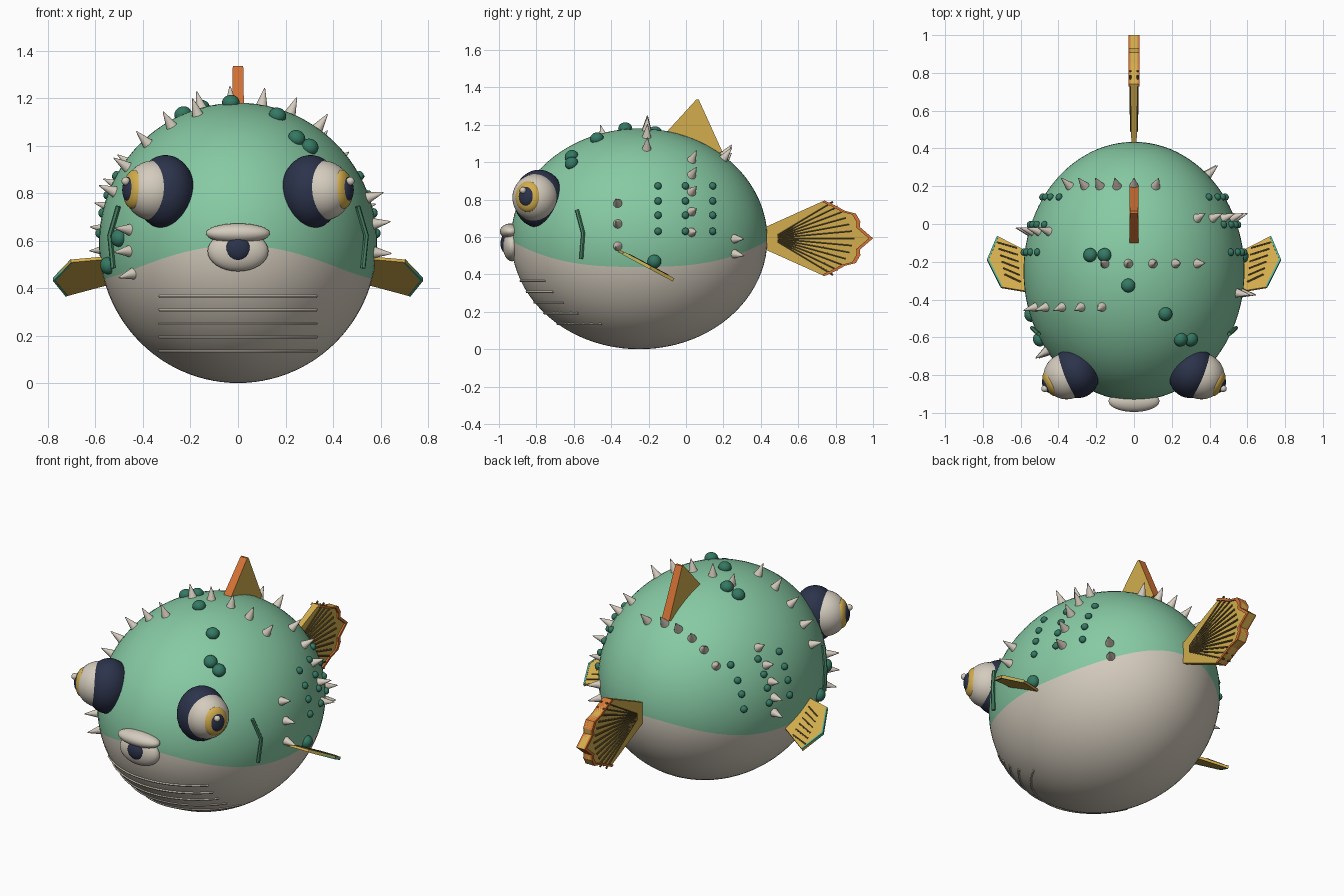
import bpy, bmesh, math
from mathutils import Vector, Matrix

if "Cube" in bpy.data.objects:
    bpy.data.objects.remove(bpy.data.objects["Cube"])

C = Vector((0, -0.25, 0.59))          # body centre
R = Vector((0.585, 0.685, 0.59))      # body radii


def mat(name, r, g, b):
    m = bpy.data.materials.new(name)
    m.diffuse_color = (r, g, b, 1)
    m.use_nodes = True
    m.node_tree.nodes["Principled BSDF"].inputs["Base Color"].default_value = m.diffuse_color
    return m


GREEN = mat("sea_green", 0.24, 0.59, 0.37)
CREAM = mat("cream", 0.66, 0.60, 0.51)
NAVY = mat("navy", 0.025, 0.033, 0.07)
YELLOW = mat("golden_yellow", 0.65, 0.42, 0.075)
ORANGE = mat("orange", 0.66, 0.17, 0.035)
TEAL = mat("dark_teal", 0.035, 0.19, 0.125)
BROWN = mat("dark_brown", 0.13, 0.09, 0.025)
GILL = mat("gill_green", 0.07, 0.25, 0.14)
RIM = mat("rim_green", 0.10, 0.45, 0.30)


def finish(name, bm, mats, smooth=True):
    bmesh.ops.recalc_face_normals(bm, faces=bm.faces)
    me = bpy.data.meshes.new(name)
    bm.to_mesh(me)
    bm.free()
    for m in mats:
        me.materials.append(m)
    ob = bpy.data.objects.new(name, me)
    bpy.context.collection.objects.link(ob)
    if smooth:
        bpy.ops.object.select_all(action='DESELECT')
        ob.select_set(True)
        bpy.context.view_layer.objects.active = ob
        bpy.ops.object.shade_smooth_by_angle(angle=math.radians(40))
    return ob


def frame(loc, axis, radii):
    """Matrix whose local z follows axis, local y stays as upright as possible."""
    z = Vector(axis).normalized()
    up = Vector((0, 0, 1)) if abs(z.z) < 0.95 else Vector((0, 1, 0))
    x = up.cross(z).normalized()
    rot = Matrix((x, z.cross(x), z)).transposed().to_4x4()
    return Matrix.Translation(loc) @ rot @ Matrix.Diagonal((*radii, 1))


def ball(name, loc, radii, m, axis=(0, 0, 1), seg=32):
    bm = bmesh.new()
    bmesh.ops.create_uvsphere(bm, u_segments=seg, v_segments=seg // 2, radius=1,
                              matrix=frame(loc, axis, radii))
    return finish(name, bm, [m])


def tubes(name, paths, r, m):
    cu = bpy.data.curves.new(name, 'CURVE')
    cu.dimensions = '3D'
    cu.bevel_depth, cu.bevel_resolution, cu.use_fill_caps = r, 1, True
    for pts in paths:
        s = cu.splines.new('POLY')
        s.points.add(len(pts) - 1)
        for p, q in zip(s.points, pts):
            p.co = (*q, 1)
    tmp = bpy.data.objects.new(name + "_path", cu)
    bpy.context.collection.objects.link(tmp)
    dg = bpy.context.evaluated_depsgraph_get()
    me = bpy.data.meshes.new_from_object(tmp.evaluated_get(dg))
    bpy.data.objects.remove(tmp)
    bm = bmesh.new()
    bm.from_mesh(me)
    finish(name, bm, [m])


def slab(name, pts, offs, mats):
    """Plate through pts, thickened by +-offs; side walls use the last material."""
    bm = bmesh.new()
    a = [bm.verts.new(Vector(p) + o) for p, o in zip(pts, offs)]
    b = [bm.verts.new(Vector(p) - o) for p, o in zip(pts, offs)]
    bm.faces.new(a)
    bm.faces.new(b[::-1])
    for i in range(len(a)):
        j = (i + 1) % len(a)
        bm.faces.new((a[i], b[i], b[j], a[j])).material_index = len(mats) - 1
    return finish(name, bm, mats, smooth=False)


def normal(p):
    return Vector([(p[i] - C[i]) / R[i] ** 2 for i in range(3)]).normalized()


def on_body(x=None, y=None, z=None, side=1):
    """Point on the body; the missing coordinate is solved."""
    v = [x, y, z]
    k = v.index(None)
    s = 1 - sum(((v[i] - C[i]) / R[i]) ** 2 for i in range(3) if i != k)
    v[k] = C[k] + side * R[k] * math.sqrt(max(s, 0))
    return Vector(v)


# Body: rings meet exactly on the curved belly line
SEG, UP, LOW = 96, 26, 22
bm = bmesh.new()


def belly_lat(t):
    lat = 0.0
    for _ in range(30):
        f = abs(math.sin(t) * math.cos(lat))
        lat = math.asin((0.44 + 0.14 * f ** 2.8 - C.z) / R.z)
    return lat


def body_ring(k):
    out = []
    for i in range(SEG):
        t = 2 * math.pi * i / SEG
        b = belly_lat(t)
        if k < LOW:
            lat = -math.pi / 2 + (b + math.pi / 2) * k / LOW
        else:
            lat = b + (math.pi / 2 - b) * (k - LOW) / UP
        out.append(bm.verts.new((C.x + R.x * math.cos(lat) * math.cos(t),
                                 C.y + R.y * math.cos(lat) * math.sin(t),
                                 C.z + R.z * math.sin(lat))))
    return out


rings = [body_ring(k) for k in range(1, LOW + UP)]
poles = [bm.verts.new(C - Vector((0, 0, R.z))), bm.verts.new(C + Vector((0, 0, R.z)))]
for i in range(SEG):
    j = (i + 1) % SEG
    bm.faces.new((poles[0], rings[0][j], rings[0][i])).material_index = 1
    bm.faces.new((poles[1], rings[-1][i], rings[-1][j]))
    for k in range(len(rings) - 1):
        f = bm.faces.new((rings[k][i], rings[k][j], rings[k + 1][j], rings[k + 1][i]))
        f.material_index = 1 if k + 1 < LOW else 0
finish("body", bm, [GREEN, CREAM])

# Eyes: dark socket, eyeball, iris, pupil, glint
for s, tag in ((1, "right"), (-1, "left")):
    d = Vector((0.9 * s, -0.42, 0.06)).normalized()
    e = Vector((0.355 * s, -0.805, 0.81))
    ball("eye_socket_" + tag, (0.308 * s, -0.787, 0.805), (0.137, 0.155, 0.122), NAVY, d, 40)
    ball("eyeball_" + tag, e, (0.123, 0.127, 0.125), CREAM, d, 40)
    ball("iris_" + tag, e + d * 0.092, (0.073, 0.083, 0.038), YELLOW, d)
    ball("pupil_" + tag, e + d * 0.113, (0.045, 0.054, 0.026), NAVY, d)
    ball("glint_" + tag, e + d * 0.13 + Vector((0, -0.012, 0.032)), (0.018,) * 3, CREAM, d, 16)

# Mouth
ball("lower_lip", (0, -0.93, 0.555), (0.128, 0.05, 0.085), CREAM)
ball("upper_lip", (0, -0.938, 0.63), (0.135, 0.057, 0.042), CREAM)
ball("mouth_opening", (0, -0.962, 0.565), (0.055, 0.03, 0.052), NAVY)

# Belly creases and gill marks
tubes("belly_creases", [[on_body(x=-0.33 + 0.0275 * i, z=z, side=-1) for i in range(25)]
                        for z in (0.365, 0.307, 0.25, 0.193, 0.135)], 0.007, CREAM)
for s, tag in ((1, "right"), (-1, "left")):
    pts = [on_body(y=y, z=z, side=s) for y, z in ((-0.577, 0.74), (-0.545, 0.62), (-0.555, 0.486))]
    tubes("gill_" + tag, [[p + normal(p) * 0.014 for p in pts]], 0.011, GILL)

# Spines in rows
spots = [on_body(x=x, y=0.2) for x in (-0.34, -0.26, -0.18, -0.09, 0, 0.115)]
spots += [on_body(x=x, y=-0.21) for x in (-0.155, -0.03, 0.1, 0.22, 0.335)]
spots += [on_body(x=x, y=-0.44) for x in (-0.52, -0.465, -0.38, -0.28, -0.17)]
for y, zs, s in ((0.03, (1.01, 0.93, 0.84, 0.735, 0.625), 1),
                 (-0.04, (0.92, 0.83, 0.74, 0.65, 0.56), -1),
                 (0.26, (0.59, 0.51), 1),
                 (-0.365, (0.78, 0.67, 0.55), 1),
                 (-0.67, (0.645, 0.555, 0.46), -1)):
    spots += [on_body(y=y, z=z, side=s) for z in zs]
bm = bmesh.new()
for p in spots:
    bmesh.ops.create_cone(bm, cap_ends=True, segments=14, radius1=0.028, radius2=0.002, depth=0.085,
                          matrix=frame(p + normal(p) * 0.03, normal(p), (1, 1, 1)))
finish("spines", bm, [CREAM])

# Warts and small side dots
warts = [on_body(x=x, y=y) for x, y in ((-0.23, -0.165), (-0.155, -0.165), (-0.03, -0.325),
                                        (0.165, -0.475), (0.245, -0.61), (0.30, -0.61))]
warts += [on_body(y=y, z=z, side=s) for y, z, s in ((-0.61, 0.61, -1), (-0.48, 0.495, -1),
                                                    (-0.17, 0.47, 1))]
dots = [on_body(y=y, z=z, side=s) for s in (1, -1) for y in (-0.15, -0.005, 0.14)
        for z in (0.87, 0.79, 0.715, 0.63)]
for name, pts, r, seg in (("warts", warts, 0.037, 20), ("side_dots", dots, 0.02, 14)):
    bm = bmesh.new()
    for p in pts:
        bmesh.ops.create_uvsphere(bm, u_segments=seg, v_segments=seg // 2, radius=r,
                                  matrix=frame(p + normal(p) * 0.006, normal(p), (1, 1, 0.85)))
    finish(name, bm, [TEAL])

# Dorsal fin: yellow sides, orange edge
X = Vector((1, 0, 0))
slab("dorsal_fin", [(0, -0.10, 1.165), (0, 0.055, 1.335), (0, 0.068, 1.335), (0, 0.195, 1.055),
                    (0, 0.04, 1.02)], [X * w for w in (0.025, 0.022, 0.022, 0.025, 0.025)],
     [YELLOW, ORANGE])

# Tail fin: scalloped fan, orange rim, raised rays
MID = 0.593
half = [(0.74, 0.202), (0.795, 0.177), (0.85, 0.147), (0.908, 0.132), (0.932, 0.09),
        (0.93, 0.06), (0.965, 0.03)]
edge = [(y, MID + h) for y, h in half] + [(1.0, MID)] + [(y, MID - h) for y, h in half[::-1]]
root = Vector((0, 0.40, MID))
outer = [Vector((0, y, z)) for y, z in edge]
fan = [Vector((0, 0.42, MID + 0.058))] + outer + [Vector((0, 0.42, MID - 0.058))]
slab("tail_fin", fan, [X * (0.014 if p.y < 0.5 else 0.019) for p in fan], [YELLOW])
inner = [root + (p - root) * 0.962 for p in outer]
slab("tail_rim", outer + inner[::-1], [X * 0.029] * (2 * len(outer)), [ORANGE])
rays = []
for s in (1, -1):
    for i in range(13):
        a = math.radians(-31 + 62 * i / 12)
        length = 0.44 - 0.06 * abs(i - 6) / 6
        start = Vector((0.015 * s, 0.46, MID))
        rays.append([start + Vector((0, 0.03, 0.03 * math.tan(a))),
                     start + Vector((0.005 * s, length * math.cos(a), length * math.sin(a)))])
tubes("tail_rays", rays, 0.006, BROWN)

# Side fins: tilted plates with a green outer edge and short rays
for s, tag in ((1, "right"), (-1, "left")):
    def fp(x, y):
        return Vector((x * s, y, 0.545 - (y + 0.395) * 0.53))
    n = Vector((0, 0.468, 0.884)) * 0.007
    pts = [fp(0.50, -0.37), fp(0.704, -0.336), fp(0.778, -0.19), fp(0.725, -0.066), fp(0.50, -0.18)]
    slab("side_fin_" + tag, pts, [n] * 5, [YELLOW])
    trim = pts[1:4] + [fp(0.718, -0.074), fp(0.768, -0.19), fp(0.698, -0.33)]
    slab("side_fin_edge_" + tag, trim, [n * 1.3] * 6, [RIM])
    tubes("side_fin_rays_" + tag,
          [[fp(0.60 + 0.004 * i, -0.31 + 0.036 * i) + n,
            fp(0.685 + 0.008 * i, -0.27 + 0.034 * i) + n] for i in range(6)], 0.005, BROWN)
